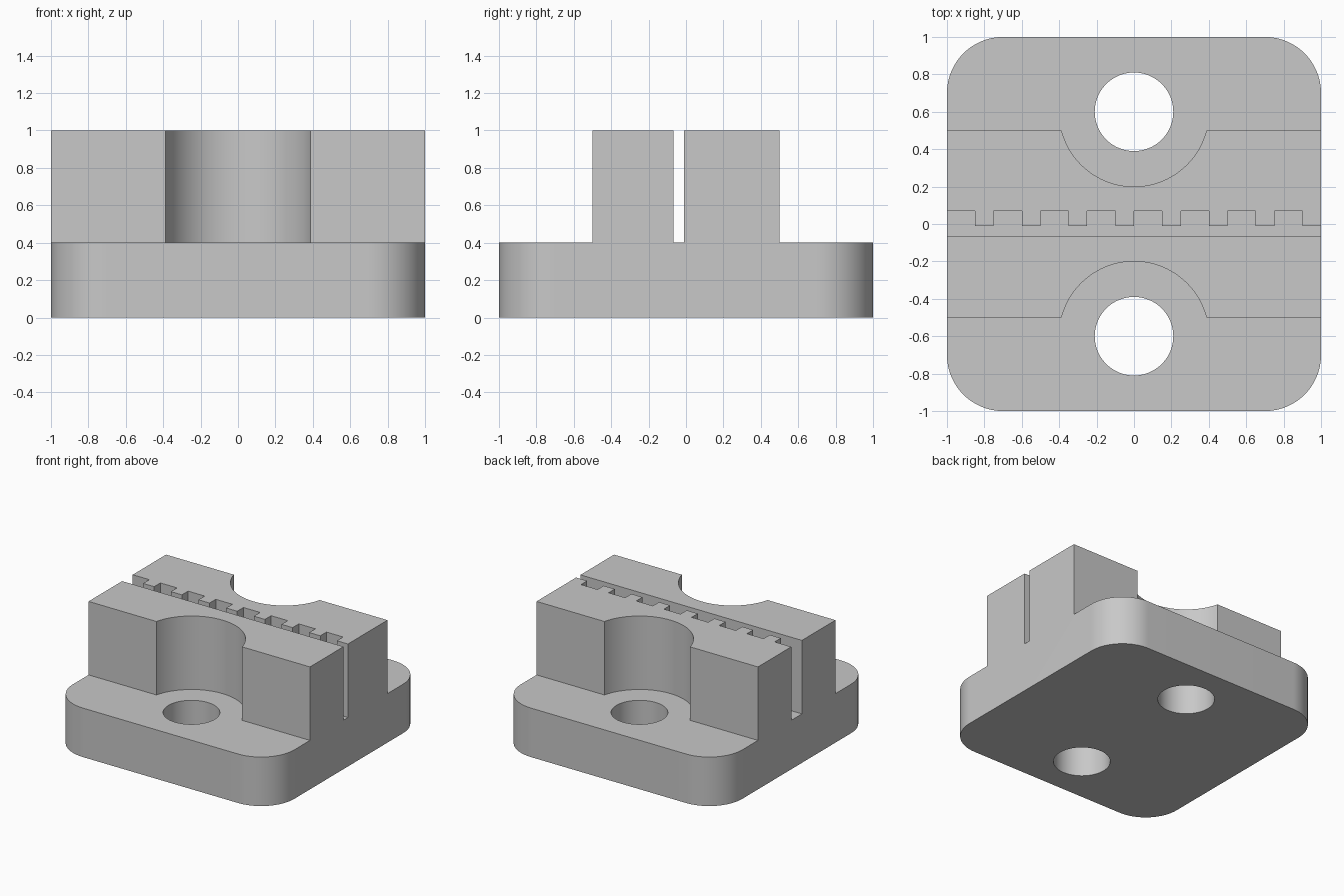
import bpy, bmesh
from mathutils import Matrix, Vector

cube = bpy.data.objects.get("Cube")
if cube:
    bpy.data.objects.remove(cube, do_unlink=True)

BASE_TOP, TOP = 0.4, 1.0
SLOT_FRONT, TOOTH_TIP, TOOTH_ROOT = -0.067, -0.01, 0.07
HOLE_Y, PITCH = 0.6, 0.25

grey = bpy.data.materials.new("light grey")
grey.use_nodes = True
colour = (0.58, 0.58, 0.58, 1)
grey.diffuse_color = colour
grey.node_tree.nodes["Principled BSDF"].inputs["Base Color"].default_value = colour


def make_object(name, bm):
    bmesh.ops.recalc_face_normals(bm, faces=bm.faces[:])
    mesh = bpy.data.meshes.new(name)
    bm.to_mesh(mesh)
    bm.free()
    mesh.materials.append(grey)
    obj = bpy.data.objects.new(name, mesh)
    bpy.context.collection.objects.link(obj)
    return obj


def add_box(bm, low, high):
    low, high = Vector(low), Vector(high)
    place = Matrix.Translation((low + high) / 2) @ Matrix.Diagonal((high - low).to_4d())
    bmesh.ops.create_cube(bm, size=1, matrix=place)


def upright_cylinders(name, radius, low, high):
    bm = bmesh.new()
    for side in (-1, 1):
        bmesh.ops.create_cone(bm, cap_ends=True, segments=96, radius1=radius, radius2=radius,
                              depth=high - low,
                              matrix=Matrix.Translation((0, side * HOLE_Y, (low + high) / 2)))
    return make_object(name, bm)


def cut(target, cutter):
    mod = target.modifiers.new(cutter.name, 'BOOLEAN')
    mod.operation, mod.solver, mod.object = 'DIFFERENCE', 'EXACT', cutter
    bpy.context.view_layer.objects.active = target
    bpy.ops.object.modifier_apply(modifier=mod.name)
    bpy.data.objects.remove(cutter, do_unlink=True)


# Clamp body: side profile of base plate and two jaws, swept across the width
profile = [(-1, 0), (1, 0), (1, BASE_TOP), (0.5, BASE_TOP), (0.5, TOP),
           (TOOTH_TIP, TOP), (TOOTH_TIP, BASE_TOP), (SLOT_FRONT, BASE_TOP),
           (SLOT_FRONT, TOP), (-0.5, TOP), (-0.5, BASE_TOP), (-1, BASE_TOP)]
bm = bmesh.new()
face = bm.faces.new([bm.verts.new((-1, y, z)) for y, z in profile])
swept = bmesh.ops.extrude_face_region(bm, geom=[face])["geom"]
bmesh.ops.translate(bm, vec=(2, 0, 0), verts=[v for v in swept if isinstance(v, bmesh.types.BMVert)])
if face not in bm.faces[:]:
    bm.faces.new([v for v in bm.verts if v.co.x < 0])
bmesh.ops.recalc_face_normals(bm, faces=bm.faces[:])
body = make_object("clamp_body", bm)

# Rounded plate corners: square minus disc at every corner
bm = bmesh.new()
R = 0.3
for sx in (-1, 1):
    for sy in (-1, 1):
        add_box(bm, (min(sx * (1 - R), sx * 1.1), min(sy * (1 - R), sy * 1.1), -0.1),
                (max(sx * (1 - R), sx * 1.1), max(sy * (1 - R), sy * 1.1), 0.6))
corners = make_object("corner_cutter", bm)
bm = bmesh.new()
for sx in (-1, 1):
    for sy in (-1, 1):
        bmesh.ops.create_cone(bm, cap_ends=True, segments=96, radius1=R, radius2=R, depth=2,
                              matrix=Matrix.Translation((sx * (1 - R), sy * (1 - R), 0)))
cut(corners, make_object("corner_discs", bm))
cut(body, corners)

# Tool clearance scallops in the jaws and the bolt holes below them
cut(body, upright_cylinders("scallop_cutter", 0.4, BASE_TOP, 1.2))
cut(body, upright_cylinders("bolt_hole_cutter", 0.21, -0.1, 0.6))

# Grooves between the teeth of the rear jaw
bm = bmesh.new()
for i in range(8):
    start = -1 + i * PITCH
    add_box(bm, (start - (0.1 if i == 0 else 0), -0.04, BASE_TOP),
            (start + 0.15, TOOTH_ROOT, 1.2))
cut(body, make_object("tooth_groove_cutter", bm))

# Tidy coplanar faces, then smooth only the round walls
bm = bmesh.new()
bm.from_mesh(body.data)
bmesh.ops.remove_doubles(bm, verts=bm.verts[:], dist=0.0001)
bmesh.ops.dissolve_limit(bm, angle_limit=0.01, verts=bm.verts[:], edges=bm.edges[:])
bm.to_mesh(body.data)
bm.free()
bpy.ops.object.select_all(action='DESELECT')
body.select_set(True)
bpy.context.view_layer.objects.active = body
bpy.ops.object.shade_smooth_by_angle(angle=0.5)
